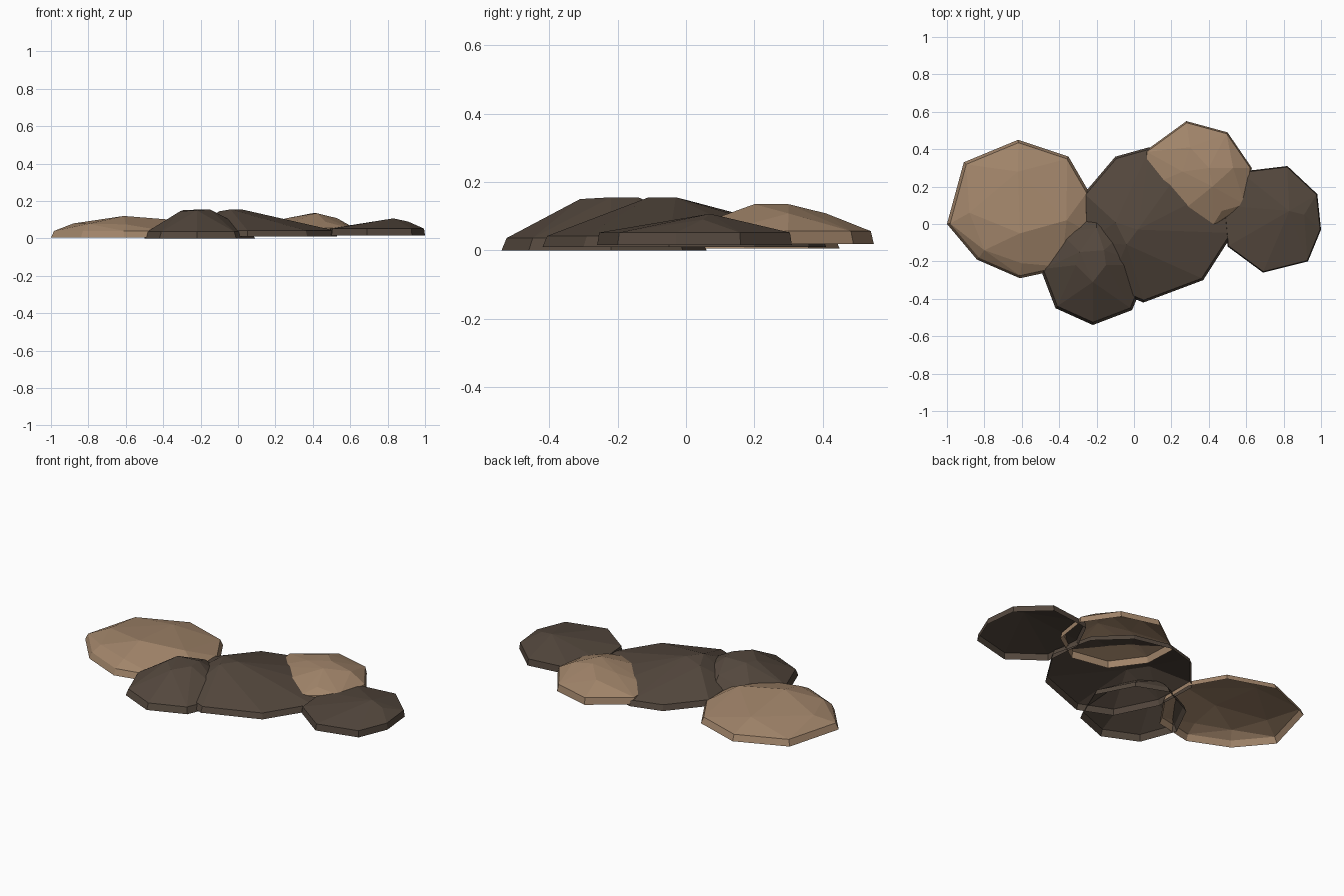
import bpy, bmesh
from mathutils import Vector

if "Cube" in bpy.data.objects:
    bpy.data.objects.remove(bpy.data.objects["Cube"])


def material(name, rgb):
    m = bpy.data.materials.new(name)
    m.diffuse_color = (*rgb, 1)
    m.use_nodes = True
    m.node_tree.nodes["Principled BSDF"].inputs["Base Color"].default_value = m.diffuse_color
    return m


TAN = material("tan stone", (0.36, 0.235, 0.145))
DARK = material("dark brown stone", (0.088, 0.064, 0.047))


def rock(name, mat, outline, base, rim, inset, tops):
    """Faceted flat stone: low rim around an outline, hull up to a few top points, open below."""
    bm = bmesh.new()
    c = Vector((sum(p[0] for p in outline), sum(p[1] for p in outline))) / len(outline)
    for x, y in outline:
        bm.verts.new((x, y, base))
        q = c + (Vector((x, y)) - c) * inset
        bm.verts.new((q.x, q.y, rim))
    for t in tops:
        bm.verts.new(t)
    res = bmesh.ops.convex_hull(bm, input=bm.verts[:])
    loose = [v for v in bm.verts if not v.link_faces]
    bmesh.ops.delete(bm, geom=loose, context='VERTS')
    bmesh.ops.recalc_face_normals(bm, faces=bm.faces[:])
    bm.normal_update()
    # hollow underside
    under = [f for f in bm.faces if f.normal.z < -0.5]
    bmesh.ops.delete(bm, geom=under, context='FACES')
    bmesh.ops.dissolve_limit(bm, angle_limit=0.02, verts=bm.verts[:], edges=bm.edges[:])
    me = bpy.data.meshes.new(name)
    bm.to_mesh(me)
    bm.free()
    me.materials.append(mat)
    ob = bpy.data.objects.new(name, me)
    bpy.context.collection.objects.link(ob)


# wide tan stone on the left
rock("left_stone", TAN,
     [(-1, 0), (-.91, .33), (-.62, .45), (-.35, .36), (-.24, .17), (-.24, -.04),
      (-.38, -.24), (-.61, -.29), (-.84, -.19)],
     .005, .04, .96,
     [(-.88, .06, .08), (-.80, -.14, .078), (-.61, -.05, .12), (-.36, .02, .10),
      (-.60, -.21, .075), (-.62, .28, .085)])

# large dark stone in the middle
rock("centre_stone", DARK,
     [(-.27, .16), (-.10, .36), (.08, .41), (.30, .36), (.47, .20), (.53, -.05),
      (.37, -.30), (.05, -.42), (-.14, -.34), (-.26, -.10)],
     .01, .042, .97,
     [(-.04, -.11, .155), (.02, -.03, .155), (-.10, .01, .145)])

# small tan stone at the back
rock("back_stone", TAN,
     [(.06, .39), (.28, .55), (.50, .49), (.63, .30), (.60, .10), (.42, -.02),
      (.20, .02), (.07, .20)],
     .018, .056, .97,
     [(.40, .30, .135), (.42, .20, .135), (.26, .28, .108), (.30, .41, .108),
      (.53, .30, .108), (.47, .07, .088)])

# low dark stone on the right
rock("right_stone", DARK,
     [(.57, .28), (.82, .31), (.98, .16), (1, -.03), (.93, -.20), (.69, -.26),
      (.50, -.12), (.48, .10)],
     .015, .052, .98,
     [(.83, .07, .107), (.91, .05, .09)])

# steep dark stone at the front
rock("front_stone", DARK,
     [(-.50, -.24), (-.42, -.45), (-.22, -.54), (-.01, -.46), (.09, -.22),
      (-.02, -.01), (-.20, .06), (-.40, -.04)],
     0, .036, .95,
     [(-.31, -.22, .145), (-.29, -.15, .152), (-.22, -.31, .15), (-.15, -.22, .155),
      (-.16, -.14, .155), (-.22, -.42, .092), (-.20, -.02, .105)])
